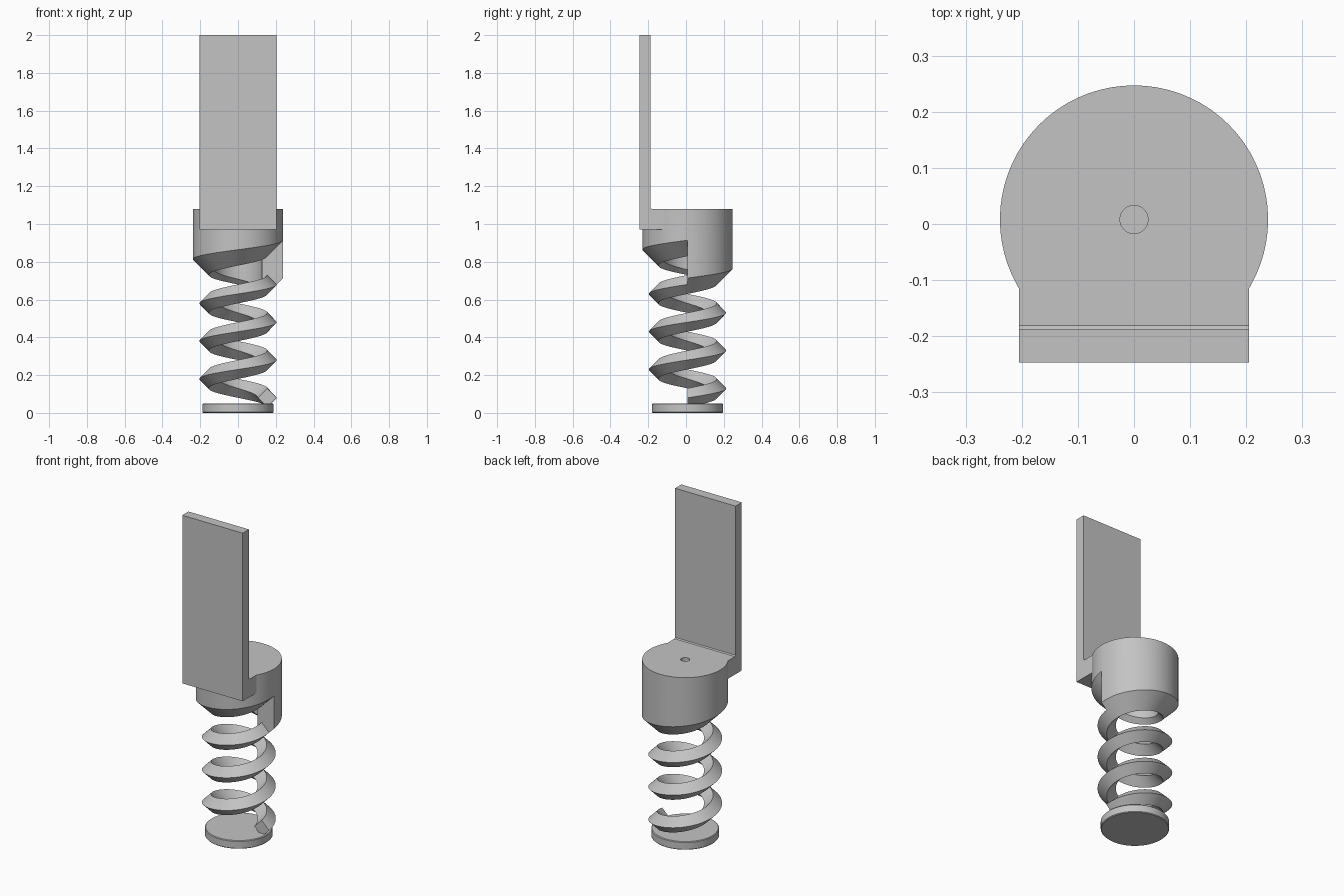
import bpy, bmesh, math

cube = bpy.data.objects.get("Cube")
if cube:
    bpy.data.objects.remove(cube)

grey = bpy.data.materials.new("plain grey")
grey.use_nodes = True
colour = (0.55, 0.55, 0.55, 1)
grey.diffuse_color = colour
grey.node_tree.nodes["Principled BSDF"].inputs["Base Color"].default_value = colour

CY = 0.008            # y of the spring axis
PITCH, START = 0.2, 0.08
STEPS = 72            # segments per turn
COIL_R, HALF = 0.155, 0.05
CAP_R, CAP_TOP, BORE_R, HOLE_R, CEILING = 0.239, 1.08, 0.127, 0.025, 0.95
FRONT = -0.247


def finish(name, bm):
    bmesh.ops.recalc_face_normals(bm, faces=bm.faces)
    mesh = bpy.data.meshes.new(name)
    bm.to_mesh(mesh)
    bm.free()
    mesh.materials.append(grey)
    ob = bpy.data.objects.new(name, mesh)
    bpy.context.collection.objects.link(ob)
    bpy.ops.object.select_all(action='DESELECT')
    ob.select_set(True)
    bpy.context.view_layer.objects.active = ob
    bpy.ops.object.shade_smooth_by_angle(angle=math.radians(25))
    return ob


def sweep(bm, section, steps):
    """Carry section(z) -> [(r, z)] counter-clockwise up the helix."""
    rings = []
    for i in range(steps + 1):
        a = 2 * math.pi * i / STEPS
        pts = section(START + PITCH * i / STEPS)
        rings.append([bm.verts.new((r * math.cos(a), CY + r * math.sin(a), z))
                      for r, z in pts])
    for low, high in zip(rings, rings[1:]):
        for j in range(len(low)):
            k = (j + 1) % len(low)
            bm.faces.new((low[j], low[k], high[k], high[j]))
    return rings


# Spring: diamond section, three turns, closed at both ends
def diamond(z):
    return [(COIL_R + HALF, z), (COIL_R, z + HALF),
            (COIL_R - HALF, z), (COIL_R, z - HALF)]


bm = bmesh.new()
rings = sweep(bm, diamond, 3 * STEPS)
bm.faces.new(rings[0])
bm.faces.new(rings[-1])
finish("spring_coil", bm)


# Cap: its underside carries on the lower flank of the spring for one turn
def cap_section(z):
    z += 3 * PITCH
    return [(CAP_R, z + CAP_R - COIL_R - HALF), (COIL_R, z - HALF),
            (BORE_R, z - HALF + COIL_R - BORE_R), (BORE_R, CEILING),
            (HOLE_R, CEILING), (HOLE_R, CAP_TOP), (CAP_R, CAP_TOP)]


bm = bmesh.new()
rings = sweep(bm, cap_section, STEPS)
first, last = rings[0], rings[-1]
bm.faces.new(first[:3] + last[2::-1])      # upright step of the skirt
bmesh.ops.remove_doubles(bm, verts=bm.verts, dist=1e-5)
finish("cap", bm)

# Foot disc
bm = bmesh.new()
bmesh.ops.create_cone(bm, cap_ends=True, segments=72, radius1=0.188,
                      radius2=0.188, depth=0.05)
bmesh.ops.translate(bm, verts=bm.verts, vec=(0, CY, 0.025))
rims = [e for e in bm.edges if abs(e.verts[0].co.z - e.verts[1].co.z) < 1e-4]
bmesh.ops.bevel(bm, geom=rims, offset=0.004, segments=1, affect='EDGES')
finish("foot_disc", bm)

# Upright plate and shelf: an L profile with a small chamfer in the corner
back = FRONT + 0.06
profile = [(FRONT, 0.97), (-0.05, 0.97), (-0.05, CAP_TOP),
           (back + 0.006, CAP_TOP), (back, CAP_TOP + 0.006),
           (back, 2), (FRONT, 2)]
bm = bmesh.new()
side = bm.faces.new([bm.verts.new((-0.205, y, z)) for y, z in profile])
out = bmesh.ops.extrude_face_region(bm, geom=[side], use_keep_orig=True)
bmesh.ops.translate(bm, vec=(0.41, 0, 0), verts=[
    v for v in out["geom"] if isinstance(v, bmesh.types.BMVert)])
finish("upright_plate", bm)
